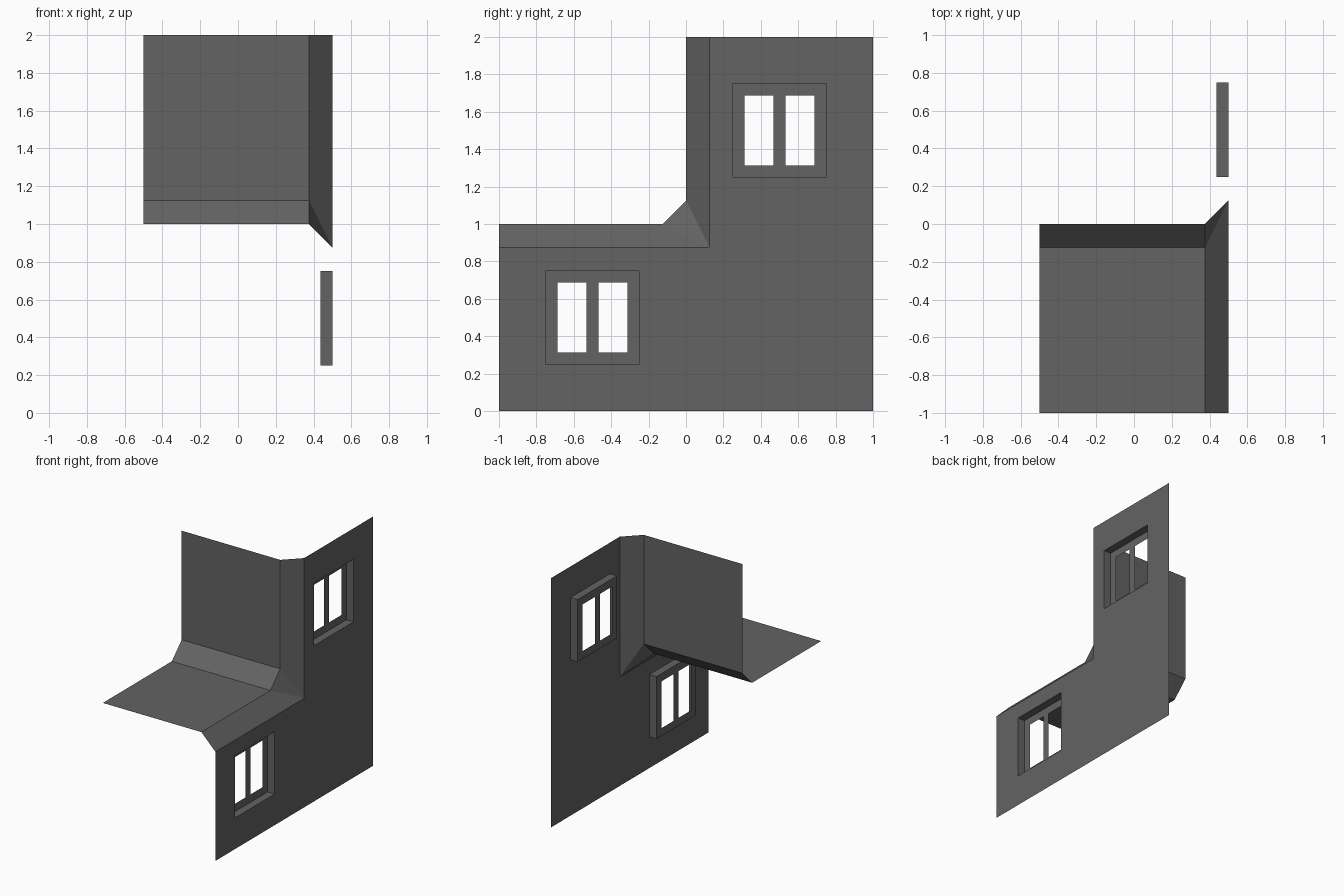
import bpy
import bmesh

if "Cube" in bpy.data.objects:
    bpy.data.objects.remove(bpy.data.objects["Cube"])

grey = bpy.data.materials.new("dark grey")
grey.diffuse_color = (0.125, 0.125, 0.125, 1)
grey.use_nodes = True
grey.node_tree.nodes["Principled BSDF"].inputs["Base Color"].default_value = grey.diffuse_color

SIDE, INNER = 0.5, 0.4375             # wall plane and recessed window plane
WINDOWS = [(-0.5, 0.5), (0.5, 1.5)]   # window centres in (y, z)


def make_object(name, faces):
    """Build a flat-faced sheet from a list of corner loops."""
    bm = bmesh.new()
    for loop in faces:
        bm.faces.new([bm.verts.new(p) for p in loop])
    bmesh.ops.remove_doubles(bm, verts=bm.verts, dist=1e-5)
    bmesh.ops.dissolve_limit(bm, angle_limit=0.01, verts=bm.verts, edges=bm.edges)
    bmesh.ops.triangulate(bm, faces=[f for f in bm.faces if len(f.verts) > 4])
    mesh = bpy.data.meshes.new(name)
    bm.to_mesh(mesh)
    bm.free()
    mesh.materials.append(grey)
    obj = bpy.data.objects.new(name, mesh)
    bpy.context.collection.objects.link(obj)
    return obj


def sheet(x, ys, zs, keep):
    """Grid of +x facing cells; keep(y, z) tests each cell's middle."""
    return [[(x, a, c), (x, b, c), (x, b, d), (x, a, d)]
            for a, b in zip(ys, ys[1:]) for c, d in zip(zs, zs[1:])
            if keep((a + b) / 2, (c + d) / 2)]


# stepped side wall with two window holes
def in_wall(y, z):
    hole = any(abs(y - cy) < 0.25 and abs(z - cz) < 0.25 for cy, cz in WINDOWS)
    return (z < 0.875 or y > 0.125) and not hole


make_object("side_wall", sheet(
    SIDE, [-1, -0.75, -0.25, 0.125, 0.25, 0.75, 1],
    [0, 0.25, 0.75, 0.875, 1.25, 1.75, 2], in_wall))

# recessed windows: reveals plus a thin frame with two open panes
for i, (cy, cz) in enumerate(WINDOWS):
    ring = [(cy - .25, cz - .25), (cy + .25, cz - .25),
            (cy + .25, cz + .25), (cy - .25, cz + .25)]
    make_object(f"window_reveal_{i + 1}", [
        [(SIDE, *p), (SIDE, *q), (INNER, *q), (INNER, *p)]
        for p, q in zip(ring, ring[1:] + ring[:1])])
    make_object(f"window_frame_{i + 1}", sheet(
        INNER,
        [cy + d for d in (-.25, -.1875, -.03125, .03125, .1875, .25)],
        [cz + d for d in (-.25, -.1875, .1875, .25)],
        lambda y, z: not (abs(z - cz) < .18 and .03125 < abs(y - cy) < .1875)))

# ledge, sloped cove and upper wall: one profile swept along x
profile = [(-1, 1), (-0.125, 1), (0, 1.125), (0, 2)]
for name, p, q in zip(("ledge", "ledge_cove", "upper_wall"), profile, profile[1:]):
    make_object(name, [[(-0.5, *p), (0.375, *p), (0.375, *q), (-0.5, *q)]])

# bevelled edges meeting the side wall, with a corner triangle
a, b, c = (0.375, -0.125, 1), (0.375, 0, 1.125), (SIDE, 0.125, 0.875)
make_object("ledge_bevel", [[(0.375, -1, 1), (SIDE, -1, 0.875), c, a]])
make_object("wall_bevel", [[b, c, (SIDE, 0.125, 2), (0.375, 0, 2)]])
make_object("corner_bevel", [[a, c, b]])
